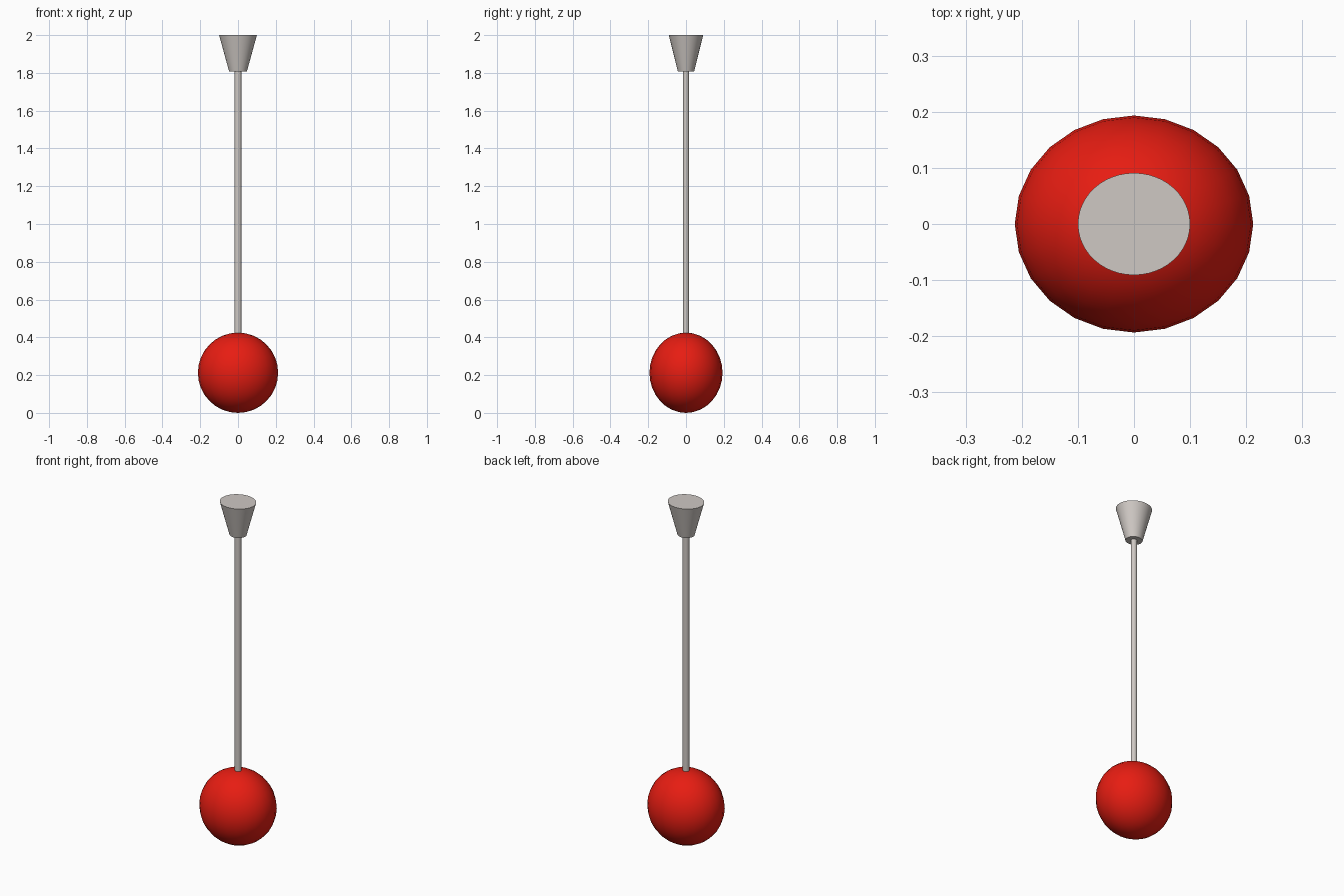
import bpy
from math import radians

if "Cube" in bpy.data.objects:
    bpy.data.objects.remove(bpy.data.objects["Cube"])

DEPTH = 0.91  # the whole lamp is slightly flattened front to back


def paint(name, color):
    mat = bpy.data.materials.new(name)
    mat.diffuse_color = color
    mat.use_nodes = True
    mat.node_tree.nodes["Principled BSDF"].inputs["Base Color"].default_value = mat.diffuse_color
    return mat


def finish(name, mat):
    obj = bpy.context.object
    obj.name = name
    obj.scale.y = DEPTH
    bpy.ops.object.transform_apply(location=False, rotation=False, scale=True)
    bpy.ops.object.shade_smooth_by_angle(angle=radians(40))
    obj.data.materials.append(mat)


def tapered(name, r_low, r_high, z_low, z_high, sides, mat):
    bpy.ops.mesh.primitive_cone_add(vertices=sides, radius1=r_low, radius2=r_high,
                                    depth=z_high - z_low,
                                    location=(0, 0, (z_low + z_high) / 2))
    finish(name, mat)


red = paint("red_glass", (0.8, 0.012, 0.006, 1))
metal = paint("warm_grey_metal", (0.62, 0.58, 0.55, 1))

# Globe at the bottom
bpy.ops.mesh.primitive_uv_sphere_add(segments=24, ring_count=16, radius=0.2125,
                                     location=(0, 0, 0.2125))
finish("globe", red)

# Hanging rod and flared ceiling cap
tapered("rod", 0.018, 0.018, 0.415, 1.81, 24, metal)
tapered("ceiling_cap", 0.047, 0.1, 1.807, 2.0, 48, metal)
